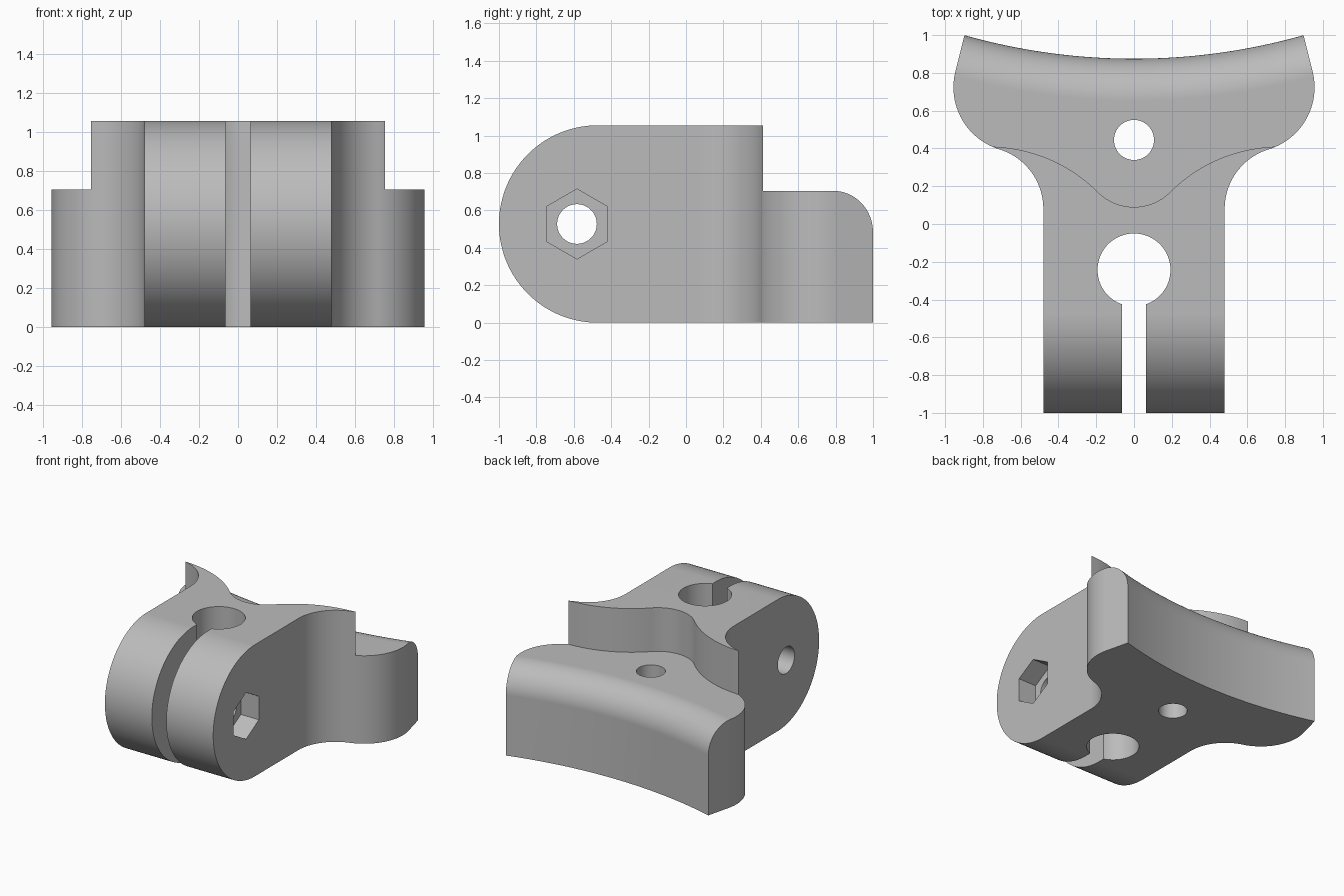
import bpy, bmesh
from math import sin, cos, pi, radians

if "Cube" in bpy.data.objects:
    bpy.data.objects.remove(bpy.data.objects["Cube"])

HEIGHT, FLANGE_TOP = 1.055, 0.705

grey = bpy.data.materials.new("plain_grey")
grey.use_nodes = True
color = (0.5, 0.5, 0.5, 1)
grey.diffuse_color = color
grey.node_tree.nodes["Principled BSDF"].inputs["Base Color"].default_value = color


def arc(cx, cy, r, start, end, steps=24):
    """Points on an arc, angles in degrees."""
    angles = [radians(start + (end - start) * i / steps) for i in range(steps + 1)]
    return [(cx + r * cos(a), cy + r * sin(a)) for a in angles]


def mirrored(points):
    """Close a right-hand half outline with its mirror image."""
    return points + [(-x, y) for x, y in reversed(points) if abs(x) > 1e-5]


def loft(name, rings):
    """Solid skinned through matching closed rings, capped at both ends."""
    bm = bmesh.new()
    loops = [[bm.verts.new(p) for p in ring] for ring in rings]
    n = len(loops[0])
    for a, b in zip(loops, loops[1:]):
        for i in range(n):
            j = (i + 1) % n
            bm.faces.new((a[i], a[j], b[j], b[i]))
    bm.faces.new(loops[0])
    bm.faces.new(loops[-1])
    bmesh.ops.recalc_face_normals(bm, faces=bm.faces)
    mesh = bpy.data.meshes.new(name)
    bm.to_mesh(mesh)
    bm.free()
    obj = bpy.data.objects.new(name, mesh)
    bpy.context.collection.objects.link(obj)
    mesh.materials.append(grey)
    return obj


def prism_z(name, outline, low=-0.3, high=1.4):
    return loft(name, [[(x, y, z) for x, y in outline] for z in (low, high)])


def prism_x(name, outline, low, high):
    return loft(name, [[(x, y, z) for y, z in outline] for x in (low, high)])


def circle(cx, cy, r, sides=64, turn=0):
    return arc(cx, cy, r, turn, turn + 360, sides)[:-1]


def combine(body, tool, operation="DIFFERENCE"):
    tool.hide_render = True
    mod = body.modifiers.new(tool.name, "BOOLEAN")
    mod.operation, mod.solver, mod.object = operation, "EXACT", tool
    bpy.context.view_layer.objects.active = body
    bpy.ops.object.modifier_apply(modifier=mod.name)
    bpy.data.objects.remove(tool)


# Plan shape: narrow clamp that flares into a wide flange
plan = [(0.48, -1.2)]
plan += arc(0.81, 0.08, 0.33, 180, 107)
plan += arc(0.613, 0.7236, 0.343, -73, 14, 32)[1:]
plan += [(0.873, 1.1)]
body = prism_z("clamp_bracket", mirrored(plan))

# Rounded front of the clamp, seen from the side
half = HEIGHT / 2
side = arc(half - 1, half, half, 90, 270, 72) + [(1.5, 0), (1.5, HEIGHT)]
combine(body, prism_x("side_profile", side, -1.5, 1.5), "INTERSECT")

# Step down to the flange, following a wavy wall
step = arc(0, 0.36, 0.27, -90, -45, 16)
x0, y0 = step[-1]
r = 0.82
step += arc(x0 + r * sin(pi / 4), y0 - r * cos(pi / 4), r, 135, 95, 24)[1:]
step += [(1.3, step[-1][1] + 0.05), (1.3, 1.4)]
combine(body, prism_z("step_cutter", mirrored(step), FLANGE_TOP))

# Hollow back face with its rounded top edge, swept about a distant axis
radius, axis_y, fillet = 3.3, 4.175, 0.22
section = [(2.8, -0.3), (radius, -0.3)]
section += arc(radius + fillet, FLANGE_TOP - fillet, fillet, 180, 90, 16)
section += [(radius + fillet, 1.4), (2.8, 1.4)]
sweep = [radians(-20 + 40 * i / 64) for i in range(65)]
combine(body, loft("back_cutter", [
    [(d * sin(a), axis_y - d * cos(a), z) for d, z in section] for a in sweep]))

# Clamp bore, slot, mounting hole, cross bolt hole and hexagonal nut pocket
combine(body, prism_z("bore_cutter", circle(0, -0.243, 0.193)))
combine(body, prism_z("slot_cutter", [(-0.064, -1.3), (0.064, -1.3), (0.064, -0.3), (-0.064, -0.3)]))
combine(body, prism_z("mount_hole_cutter", circle(0, 0.445, 0.106)))
combine(body, prism_x("bolt_hole_cutter", circle(-0.583, half, 0.106), -1, 1))
combine(body, prism_x("nut_pocket_cutter", circle(-0.583, half, 0.187, 6, 30), 0.32, 1))

# Smooth curves with crisp edges
bpy.ops.object.select_all(action="DESELECT")
body.select_set(True)
bpy.context.view_layer.objects.active = body
bpy.ops.object.shade_smooth_by_angle(angle=radians(25))
weighted = body.modifiers.new("even_shading", "WEIGHTED_NORMAL")
weighted.keep_sharp = True
